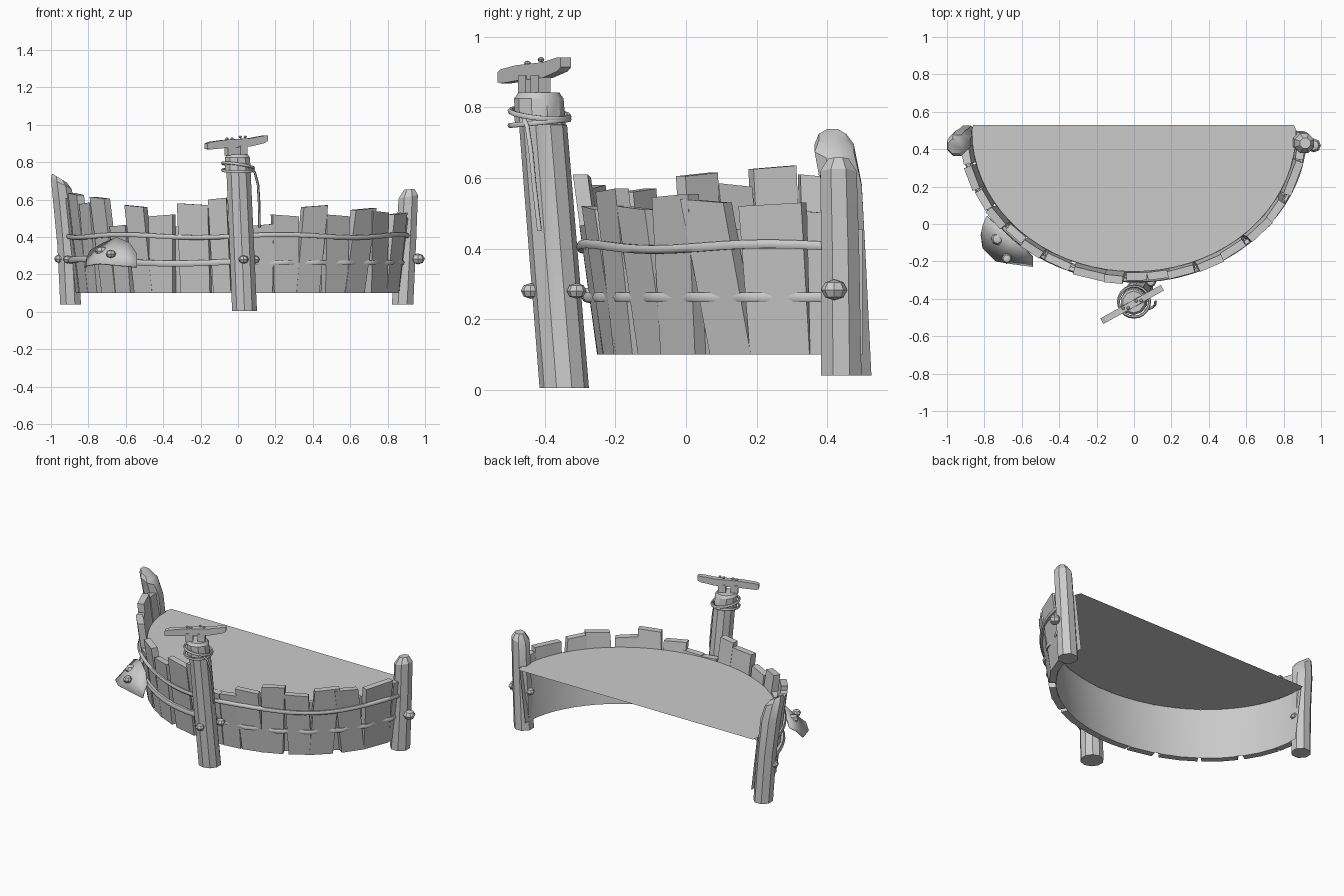
import bpy, bmesh, math
from mathutils import Vector, Matrix

cube = bpy.data.objects.get("Cube")
if cube:
    bpy.data.objects.remove(cube, do_unlink=True)

grey = bpy.data.materials.new("weathered_grey")
grey.use_nodes = True
grey.diffuse_color = (0.6, 0.6, 0.6, 1)
grey.node_tree.nodes["Principled BSDF"].inputs["Base Color"].default_value = (0.6, 0.6, 0.6, 1)


def finish(name, mesh, smooth=30):
    mesh.name = name
    mesh.materials.clear()
    mesh.materials.append(grey)
    ob = bpy.data.objects.new(name, mesh)
    bpy.context.collection.objects.link(ob)
    if smooth:
        bpy.ops.object.select_all(action='DESELECT')
        ob.select_set(True)
        bpy.context.view_layer.objects.active = ob
        bpy.ops.object.shade_smooth_by_angle(angle=math.radians(smooth))
    return ob


def from_bmesh(name, bm, smooth=30):
    bmesh.ops.recalc_face_normals(bm, faces=bm.faces)
    mesh = bpy.data.meshes.new(name)
    bm.to_mesh(mesh)
    bm.free()
    return finish(name, mesh, smooth)


def loft(name, rings, caps=True, closed=True, smooth=30):
    """Skin a list of equal point rings."""
    bm = bmesh.new()
    vs = [[bm.verts.new(p) for p in ring] for ring in rings]
    n = len(vs[0])
    for lo, hi in zip(vs, vs[1:]):
        for i in range(n if closed else n - 1):
            j = (i + 1) % n
            bm.faces.new((lo[i], lo[j], hi[j], hi[i]))
    if caps:
        bm.faces.new(vs[0])
        bm.faces.new(vs[-1])
    return from_bmesh(name, bm, smooth)


def post(name, sections, sides=8):
    """Sections are x, y, z, radius, slope in x."""
    rings = []
    for x, y, z, r, slope in sections:
        ring = []
        for i in range(sides):
            a = math.tau * (i + 0.5) / sides
            dx, dy = r * math.cos(a), r * math.sin(a)
            ring.append((x + dx, y + dy, z + slope * dx))
        rings.append(ring)
    return loft(name, rings)


def tube(name, points, radius, cyclic=False):
    cu = bpy.data.curves.new(name, 'CURVE')
    cu.dimensions = '3D'
    cu.bevel_depth = radius
    cu.bevel_resolution = 1
    cu.use_fill_caps = True
    sp = cu.splines.new('POLY')
    sp.points.add(len(points) - 1)
    for p, co in zip(sp.points, points):
        p.co = (*co, 1)
    sp.use_cyclic_u = cyclic
    tmp = bpy.data.objects.new(name + "_path", cu)
    bpy.context.collection.objects.link(tmp)
    bpy.context.view_layer.update()
    mesh = bpy.data.meshes.new_from_object(tmp.evaluated_get(bpy.context.evaluated_depsgraph_get()))
    bpy.data.objects.remove(tmp, do_unlink=True)
    return finish(name, mesh, 60)


def stud(name, loc, r=0.03):
    bm = bmesh.new()
    bmesh.ops.create_uvsphere(bm, u_segments=8, v_segments=4, radius=r)
    bmesh.ops.transform(bm, matrix=Matrix.Translation(loc) @ Matrix.Diagonal((1, 1, 0.8, 1)), verts=bm.verts)
    return from_bmesh(name, bm)


def box(name, matrix, size):
    bm = bmesh.new()
    bmesh.ops.create_cube(bm, size=1)
    bmesh.ops.transform(bm, matrix=matrix @ Matrix.Diagonal((*size, 1)), verts=bm.verts)
    return from_bmesh(name, bm, 0)


def wall(deg, z, out=0.0):
    """Point on the flared half-oval plank line; zero degrees is the front."""
    t, f = math.radians(deg), (z - 0.1) / 0.5
    return Vector(((0.85 + 0.06 * f + out) * math.sin(t),
                   0.5 - (0.73 + 0.07 * f + out) * math.cos(t), z))


# Deck and the inner skirt beneath it
arc = [-90 + 5 * i for i in range(37)]
bm = bmesh.new()
rim = [wall(a, 0.455, -0.025) for a in arc]
outline = [Vector((-0.86, 0.53, 0.455))] + rim + [Vector((0.855, 0.53, 0.455))]
bm.faces.new([bm.verts.new(p) for p in outline])
from_bmesh("deck", bm, 0)
loft("inner_skirt", [[wall(a, z, -0.022) for a in arc] for z in (0.1, 0.455)],
     caps=False, closed=False)

# Planks: angle, top height, width, sideways lean
planks = [(-81, .605, .11, 0), (-71.5, .63, .13, 0), (-63, .58, .11, .01), (-53.5, .61, .12, -.01),
          (-45, .46, .11, 0), (-36.4, .565, .12, -.01), (-27.5, .515, .14, .01), (-15.3, .575, .17, 0),
          (-6.3, .605, .1, -.01), (1, .46, .11, 0), (8.5, .465, .12, 0), (16.8, .515, .145, -.01),
          (26.2, .565, .14, .01), (36.5, .515, .145, -.01), (47, .55, .15, .015),
          (58, .535, .15, -.03), (71.5, .525, .19, -.005), (83, .5, .12, 0)]
for k, (deg, top, width, lean) in enumerate(planks):
    side = (wall(deg + 1, top) - wall(deg - 1, top)).normalized()
    normal = side.cross(Vector((0, 0, 1)))
    rings = []
    for z, w, shift in ((0.1, width * 0.95, -lean), (top, width, lean)):
        c = wall(deg, z) + side * shift
        tip = Vector((0, 0, 0.005 * (-1) ** k if z == top else 0))
        rings.append([c + side * w / 2 * s + normal * 0.021 * n + tip * s
                      for s, n in ((-1, -1), (1, -1), (1, 1), (-1, 1))])
    loft(f"plank_{k + 1}", rings, smooth=0)

# Bands running around the planks
upper = [wall(a, 0.405 + 0.008 * math.sin(a / 9), 0.026) for a in range(-84, 86, 3)]
lower_left = [wall(a, 0.27 + 0.012 * math.sin(a / 14), 0.03) for a in range(-84, 4, 3)]
lower_right = [wall(a, 0.262, 0.014 + 0.012 * math.sin(a / 2)) for a in range(3, 86, 3)]
tube("upper_band", upper, 0.014)
tube("lower_band_right", lower_right, 0.015)
tube("lower_band_left", lower_left, 0.018)

# Posts
post("end_post_right", [(-.895, .47, .04, .06, 0), (-.91, .455, .35, .06, 0), (-.93, .44, .58, .063, -.1),
                        (-.945, .42, .685, .06, -.5), (-.955, .415, .715, .042, -.6)])
post("end_post_left", [(.88, .44, .04, .062, 0), (.9, .437, .4, .058, 0),
                       (.91, .432, .615, .056, .2), (.915, .432, .655, .03, .1)])
post("mooring_post", [(.035, -.345, .005, .07, 0), (.003, -.405, .75, .068, 0),
                      (.0, -.413, .752, .072, 0), (-.003, -.417, .825, .07, 0), (-.003, -.417, .842, .058, 0)], 10)

# Rope loops and the loose end on the mooring post
for k, (z, tilt) in enumerate(((.757, .1), (.782, -.18))):
    loop = [(.0 + .083 * math.cos(a), -.415 + .083 * math.sin(a), z + .083 * tilt * math.sin(a + k))
            for a in (math.tau * i / 20 for i in range(20))]
    tube(f"rope_loop_{k + 1}", loop, 0.008, True)
tube("rope_end", [(.06, -.46, .77), (.09, -.45, .745), (.107, -.44, .68), (.113, -.43, .58), (.115, -.415, .45)], 0.007)

# Cleat: crossbar on two blocks, with bolts
turn = Matrix.Translation((-.01, -.43, 0)) @ Matrix.Rotation(math.radians(29), 4, 'Z')
for s in (-1, 1):
    box(f"cleat_block_{s + 2}", turn @ Matrix.Translation((.037 * s, 0, .863)), (.045, .04, .055))
    for d in (-.012, .012):
        stud(f"cleat_bolt_{s + 2}", (turn @ Vector((.04 * s + d, -d / 2, .93 + .005 * s))), 0.009)
bar = [(-.185, .885, .014), (-.165, .888, .02), (-.08, .897, .022), (.08, .906, .022), (.165, .922, .02), (.185, .928, .014)]
loft("cleat_bar", [[turn @ Vector((x, y, z + dz)) for y, dz in ((-.017, -h), (.017, -h), (.017, h), (-.017, h))]
                   for x, z, h in bar], smooth=0)

# Loose flap nailed over the planks
flap = [[(-.79, .04, .33), (-.72, -.02, .37), (-.65, -.09, .4), (-.58, -.14, .37), (-.54, -.18, .31)],
        [(-.81, -.01, .29), (-.75, -.08, .32), (-.69, -.14, .33), (-.62, -.18, .31), (-.54, -.21, .28)],
        [(-.82, -.06, .235), (-.81, -.13, .25), (-.74, -.2, .26), (-.65, -.215, .25), (-.54, -.23, .24)]]
ob = loft("flap", flap, caps=False, closed=False)
mod = ob.modifiers.new("thickness", 'SOLIDIFY')
mod.thickness = 0.008

# Nail heads
for k, (loc, r) in enumerate((((-.73, -.08, .325), .034), ((-.68, -.185, .31), .028),
                              ((.03, -.44, .28), .028), ((.09, -.31, .28), .028),
                              ((.962, .42, .283), .037), ((.835, .44, .285), .028),
                              ((-.955, .44, .283), .028), ((-.91, .395, .28), .026),
                              ((-.855, .46, .28), .026))):
    stud(f"nail_head_{k + 1}", loc, r)
